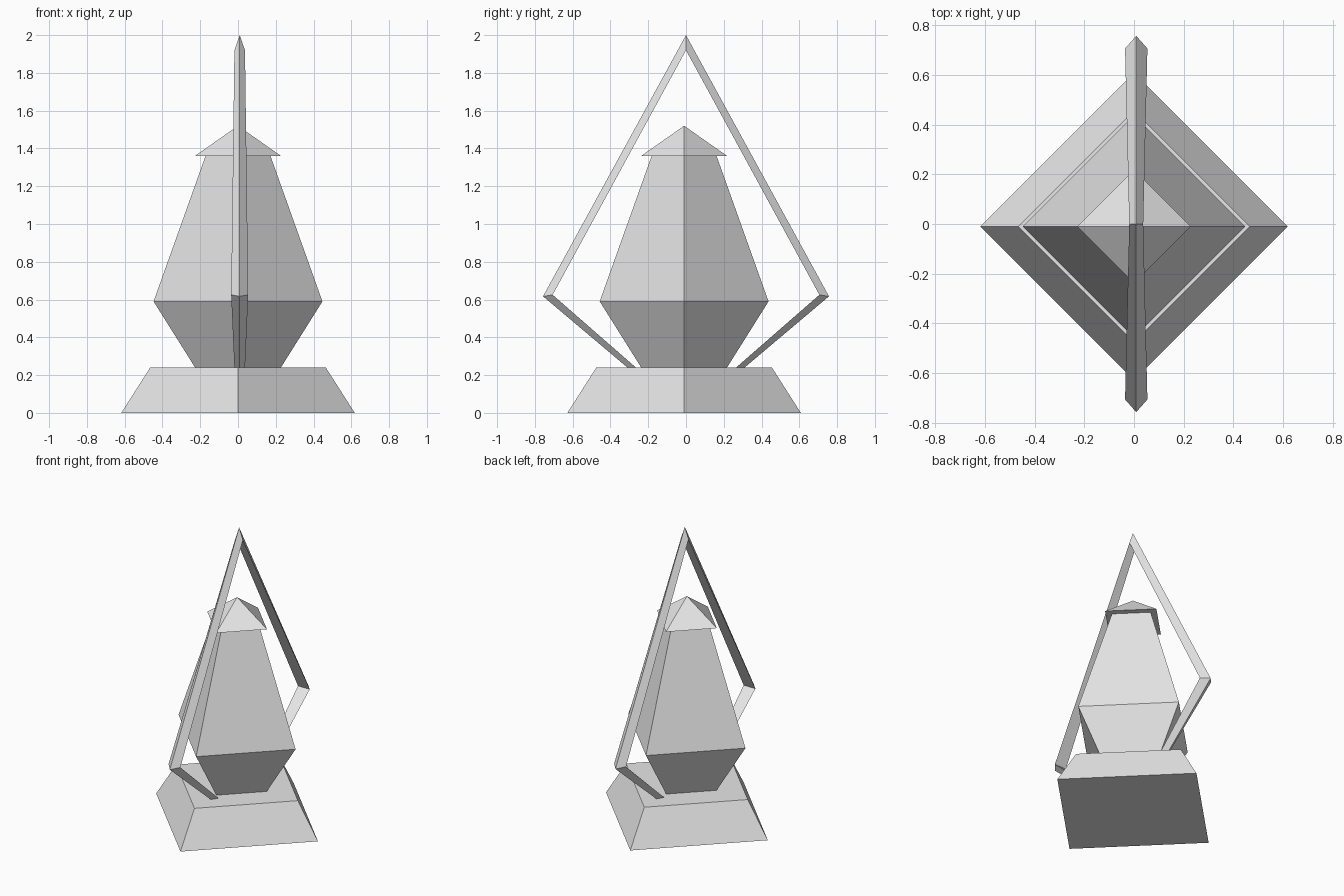
import bpy, bmesh
from math import cos, sin, pi

cube = bpy.data.objects.get("Cube")
if cube:
    bpy.data.objects.remove(cube, do_unlink=True)

# One plain grey for the whole lantern
grey = bpy.data.materials.new("plain_grey")
grey.use_nodes = True
grey.diffuse_color = (0.8, 0.8, 0.8, 1)
grey.node_tree.nodes["Principled BSDF"].inputs["Base Color"].default_value = (0.8, 0.8, 0.8, 1)

CENTRE_Y = -0.01


def finish(bm, name):
    bmesh.ops.recalc_face_normals(bm, faces=bm.faces)
    mesh = bpy.data.meshes.new(name)
    bm.to_mesh(mesh)
    bm.free()
    mesh.materials.append(grey)
    obj = bpy.data.objects.new(name, mesh)
    bpy.context.collection.objects.link(obj)
    return obj


def bridge(bm, rings):
    """Skin closed rings of vertices in order and cap both ends."""
    n = len(rings[0])
    for a, b in zip(rings, rings[1:]):
        for i in range(n):
            j = (i + 1) % n
            bm.faces.new((a[i], a[j], b[j], b[i]))
    bm.faces.new(rings[0])
    bm.faces.new(rings[-1])


def four_sided(name, profile):
    """Four-sided turned solid with corners on the axes; profile is (radius, z)."""
    bm = bmesh.new()
    rings = [[bm.verts.new((r * cos(k * pi / 2), CENTRE_Y + r * sin(k * pi / 2), z))
              for k in range(4)] for r, z in profile]
    bridge(bm, rings)
    bmesh.ops.remove_doubles(bm, verts=bm.verts, dist=0.0005)
    return finish(bm, name)


# Sloped plinth and tapered lantern body
four_sided("base", [(0.618, 0), (0.465, 0.24)])
four_sided("body", [(0.227, 0.24), (0.447, 0.59), (0.172, 1.36)])

# Pyramid cap
bm = bmesh.new()
corners = [bm.verts.new((0.228 * cos(k * pi / 2), CENTRE_Y + 0.228 * sin(k * pi / 2), 1.36))
           for k in range(4)]
apex = bm.verts.new((0, CENTRE_Y, 1.52))
bm.faces.new(corners)
for k in range(4):
    bm.faces.new((corners[k], corners[(k + 1) % 4], apex))
finish(bm, "roof")

# Carrying frame: triangular bar, ridge outwards, swept from foot to foot
# Each station: outer y, outer z, inner y, inner z, half width
half = [(0.31, 0.24, 0.265, 0.24, 0.028),
        (0.757, 0.617, 0.706, 0.625, 0.045)]
top = (0, 2.0, 0, 1.92, 0.028)
stations = [(-oy, oz, -iy, iz, w) for oy, oz, iy, iz, w in half] + [top] + half[::-1]
bm = bmesh.new()
FRAME_X = 0.009
rings = [[bm.verts.new((FRAME_X, oy, oz)),
          bm.verts.new((FRAME_X + w, iy, iz)),
          bm.verts.new((FRAME_X - w, iy, iz))] for oy, oz, iy, iz, w in stations]
bridge(bm, rings)
finish(bm, "handle_frame")
